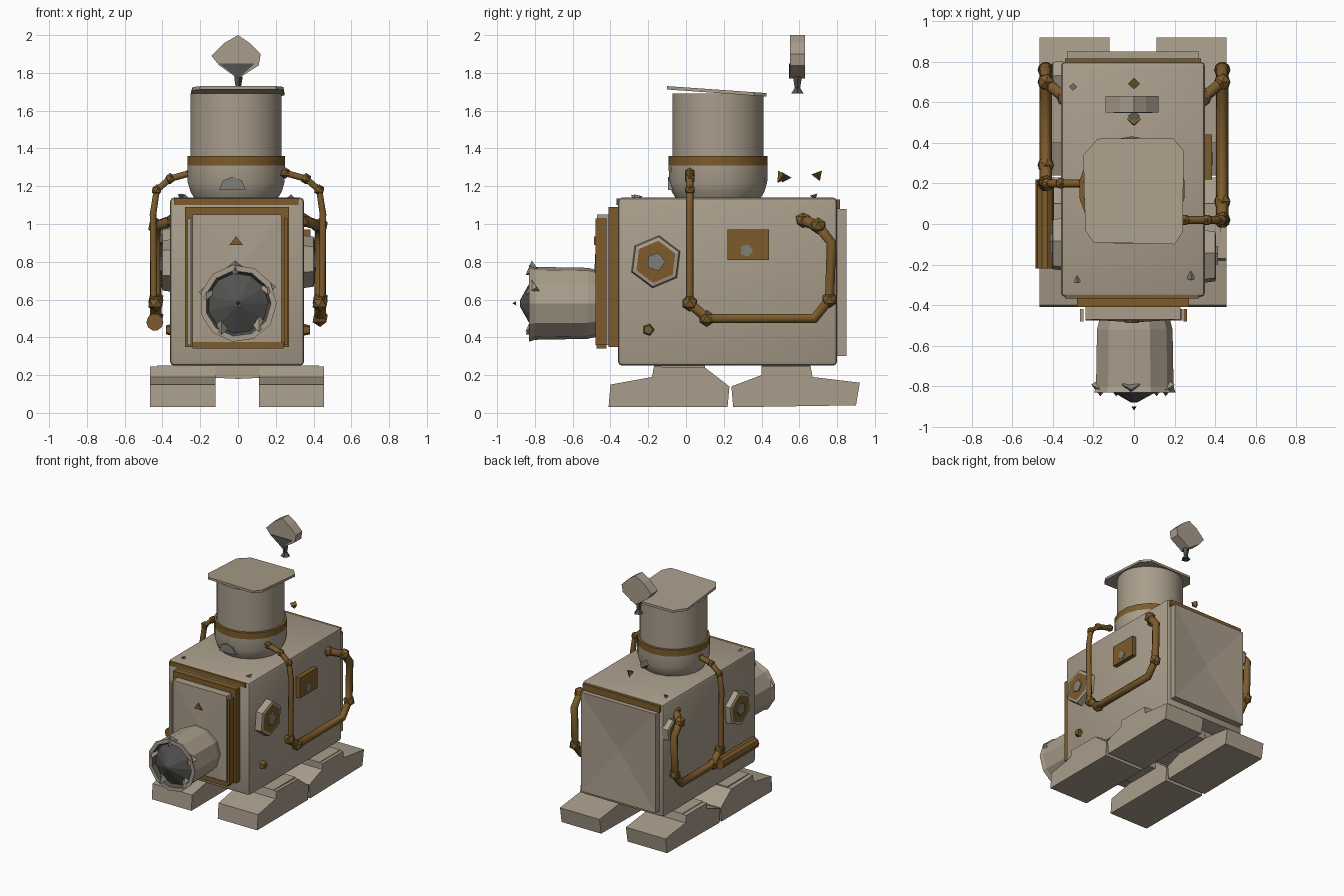
import bpy, bmesh, math
from mathutils import Vector, Matrix

cube = bpy.data.objects.get("Cube")
if cube:
    bpy.data.objects.remove(cube, do_unlink=True)


def material(name, rgb):
    m = bpy.data.materials.new(name)
    m.use_nodes = True
    m.diffuse_color = (*rgb, 1)
    bsdf = m.node_tree.nodes["Principled BSDF"]
    bsdf.inputs["Base Color"].default_value = (*rgb, 1)
    bsdf.inputs["Roughness"].default_value = 0.8
    return m


BEIGE = material("warm beige", (0.40, 0.34, 0.26))
BROWN = material("brass brown", (0.20, 0.105, 0.025))
DARK = material("dark grey", (0.085, 0.085, 0.08))
GREY = material("steel grey", (0.22, 0.21, 0.19))


def finish(name, bm, mats, smooth=False):
    bmesh.ops.recalc_face_normals(bm, faces=bm.faces)
    me = bpy.data.meshes.new(name)
    bm.to_mesh(me)
    bm.free()
    ob = bpy.data.objects.new(name, me)
    bpy.context.collection.objects.link(ob)
    for m in mats:
        me.materials.append(m)
    if smooth:
        bpy.ops.object.select_all(action="DESELECT")
        ob.select_set(True)
        bpy.context.view_layer.objects.active = ob
        bpy.ops.object.shade_smooth_by_angle(angle=math.radians(35))
    return ob


def loft(name, rings, mats, smooth=False, band_mats=None):
    """Skin equal rings and cap both ends; band_mats picks a material per band."""
    bm = bmesh.new()
    vs = [[bm.verts.new(p) for p in r] for r in rings]
    n = len(vs[0])
    for k, (a, b) in enumerate(zip(vs, vs[1:])):
        for i in range(n):
            j = (i + 1) % n
            f = bm.faces.new((a[i], a[j], b[j], b[i]))
            f.material_index = band_mats[k] if band_mats else 0
    bm.faces.new(vs[0])
    bm.faces.new(vs[-1]).material_index = band_mats[-1] if band_mats else 0
    return finish(name, bm, mats, smooth)


def ring(center, radius, n, axis, turn=0.0):
    c, pts = Vector(center), []
    for i in range(n):
        a = turn + math.tau * i / n
        u, v = radius * math.cos(a), radius * math.sin(a)
        pts.append(c + Vector({"x": (0, u, v), "y": (u, 0, v), "z": (u, v, 0)}[axis]))
    return pts


def box(name, lo, hi, mat, bevel=0.0):
    lo, hi = Vector(lo), Vector(hi)
    bm = bmesh.new()
    bmesh.ops.create_cube(bm, size=1)
    bmesh.ops.scale(bm, vec=hi - lo, verts=bm.verts)
    bmesh.ops.translate(bm, vec=(lo + hi) / 2, verts=bm.verts)
    if bevel:
        bmesh.ops.bevel(bm, geom=bm.edges[:], offset=bevel, segments=2,
                        profile=0.5, affect="EDGES")
    return finish(name, bm, [mat], bool(bevel))


def extrude_x(name, profile, x0, x1, mat):
    return loft(name, [[(x, y, z) for y, z in profile] for x in (x0, x1)], [mat])


def shard(name, pos, size, mat):
    bm = bmesh.new()
    bmesh.ops.create_cone(bm, segments=4, radius1=size, radius2=0, depth=size * 1.6,
                          cap_ends=True, matrix=Matrix.Translation(pos)
                          @ Matrix.Rotation(pos[1] * 5, 4, "X"))
    finish(name, bm, [mat])


def pyramid_plate(name, x0, x1, z0, z1, y_in, y_out, apex, mat):
    """Flat plate whose outer face creases towards an apex."""
    rings = [[(x0, y, z0), (x1, y, z0), (x1, y, z1), (x0, y, z1)] for y in (y_in, y_out)]
    rings.append([Vector(p).lerp(Vector(apex), 0.98) for p in rings[1]])
    return loft(name, rings, [mat])


def tube(name, points, radius, mat, joints=()):
    cu = bpy.data.curves.new(name, "CURVE")
    cu.dimensions = "3D"
    cu.bevel_depth, cu.bevel_resolution, cu.use_fill_caps = radius, 1, True
    sp = cu.splines.new("POLY")
    sp.points.add(len(points) - 1)
    for p, co in zip(sp.points, points):
        p.co = (*co, 1)
    cu.materials.append(mat)
    bpy.context.collection.objects.link(bpy.data.objects.new(name, cu))
    for j in joints:
        bm = bmesh.new()
        bmesh.ops.create_icosphere(bm, subdivisions=1, radius=radius * 1.5,
                                   matrix=Matrix.Translation(points[j]))
        finish(name + "_joint", bm, [mat])


# Body and its trim
box("body", (-0.36, -0.36, 0.25), (0.35, 0.80, 1.14), BEIGE, 0.022)
box("front_top_trim", (-0.34, -0.367, 1.10), (0.32, -0.35, 1.135), BROWN)
box("back_top_trim", (-0.34, 0.79, 1.08), (0.33, 0.815, 1.13), BROWN)
pyramid_plate("back_plate", -0.33, 0.32, 0.30, 1.08, 0.79, 0.85, (0, 0.825, 0.69), BEIGE)

# Stepped front panel
box("front_frame", (-0.28, -0.41, 0.35), (0.27, -0.35, 1.09), BROWN)
pyramid_plate("front_panel", -0.24, 0.23, 0.36, 1.05, -0.40, -0.47, (0, -0.485, 0.75), BEIGE)
for s in (-1, 1):
    box("panel_side_strip", (s * 0.255 - 0.012, -0.48, 0.36),
        (s * 0.255 + 0.006, -0.42, 1.03), BROWN if s > 0 else BEIGE)
box("panel_base_strip", (-0.24, -0.475, 0.34), (0.24, -0.42, 0.375), BROWN)
loft("panel_marker", [[(-0.045, y, 0.89), (0.025, y, 0.89), (-0.01, y, 0.935)]
                      for y in (-0.47, -0.487)], [BROWN])

# Nose drum with dark fan-shaped front
nose = [(-0.46, 0.175), (-0.52, 0.19), (-0.80, 0.195), (-0.83, 0.205),
        (-0.83, 0.175), (-0.80, 0.16), (-0.88, 0.015)]
loft("nose", [ring((0, y, 0.58), r, 11, "y") for y, r in nose], [BEIGE, DARK],
     band_mats=[0, 0, 0, 0, 1, 1, 1])
for i in range(5):
    a = math.tau * i / 5 + 0.4
    shard("nose_flake", (0.17 * math.cos(a), -0.82, 0.58 + 0.17 * math.sin(a)), 0.045,
          (BEIGE, GREY)[i % 2])

# Feet and the bridges that carry the body
front_foot = [(-0.41, 0.03), (0.22, 0.03), (0.23, 0.14), (0.10, 0.24),
              (-0.17, 0.245), (-0.18, 0.19), (-0.40, 0.15)]
rear_foot = [(0.25, 0.03), (0.90, 0.04), (0.92, 0.16), (0.67, 0.19),
             (0.66, 0.245), (0.40, 0.245), (0.40, 0.20), (0.24, 0.14)]
for side, x0, x1 in (("left", 0.11, 0.455), ("right", -0.465, -0.12)):
    extrude_x(side + "_front_foot", front_foot, x0, x1, BEIGE)
    extrude_x(side + "_rear_foot", rear_foot, x0, x1, BEIGE)
for name, y0, y1 in (("front_bridge", -0.17, 0.10), ("rear_bridge", 0.40, 0.66)):
    arch = [(-0.43, 0.25), (-0.43, 0.2), (0, 0.18), (0.43, 0.2), (0.43, 0.25)]
    loft(name, [[(x, y, z) for x, z in arch] for y in (y0, y1)], [BEIGE])

# Chimney: collar, brown band, stack and tilted lid
C = (-0.01, 0.17)


def turned(name, steps, mats, n, bands=None):
    return loft(name, [ring((*C, z), r, n, "z", math.pi / n) for z, r in steps],
                mats, True, bands)


turned("chimney_collar", [(1.13, 0.22), (1.17, 0.245), (1.22, 0.26), (1.31, 0.262),
                          (1.36, 0.262), (1.362, 0.23)], [BEIGE, BROWN], 18,
       [0, 0, 0, 1, 1, 1])
turned("chimney_stack", [(1.34, 0.243), (1.69, 0.243)], [BEIGE], 28)
corners = [(-0.20, -0.09), (0.20, -0.10), (0.24, -0.04), (0.245, 0.36),
           (0.19, 0.425), (-0.18, 0.42), (-0.25, 0.34), (-0.24, -0.03)]
slope = lambda y: 1.73 - 0.07 * (y + 0.1)
loft("chimney_lid", [[(x, y, slope(y) - d) for x, y in corners] for d in (0.018, 0)], [BEIGE])
loft("collar_badge", [[(x, y, z) for x, z in ((-0.10, 1.18), (0.04, 1.18), (0.02, 1.23),
                                              (-0.03, 1.25), (-0.08, 1.23))]
                      for y in (-0.06, -0.096)], [GREY])

# Floating puff with its dark tip
puff = [(0, 2.0), (0.06, 1.96), (0.12, 1.90), (0.11, 1.84), (0, 1.77),
        (-0.10, 1.84), (-0.14, 1.89), (-0.07, 1.96)]
loft("puff", [[(x, y, z) for x, z in puff] for y in (0.55, 0.63)], [BEIGE])
loft("puff_underside", [[(x, y, z) for x, z in ((-0.10, 1.85), (0.09, 1.85), (0, 1.77))]
                        for y in (0.546, 0.60)], [DARK])
loft("puff_tip", [ring((0, 0.59, 1.78), 0.025, 5, "z"), ring((0, 0.59, 1.72), 0.015, 5, "z"),
                  ring((0, 0.59, 1.69), 0.035, 5, "z")], [DARK])


# Side fittings
def boss(name, s, y, z, r):
    x = 0.35 * s
    loft(name, [ring((x, y, z), r, 6, "x", 0.4), ring((x + 0.05 * s, y, z), r * 0.95, 6, "x", 0.4),
                ring((x + 0.055 * s, y, z), r * 0.8, 6, "x", 0.4)],
         [BEIGE, BROWN], band_mats=[0, 0, 1])
    loft(name + "_centre", [ring((x + d * s, y, z), r * 0.36, 5, "x") for d in (0.05, 0.063)],
         [GREY])


boss("left_boss", 1, -0.16, 0.80, 0.14)
boss("right_front_boss", -1, -0.10, 0.78, 0.14)
boss("right_rear_boss", -1, 0.72, 0.92, 0.09)
box("left_hatch", (0.34, 0.22, 0.81), (0.385, 0.44, 0.97), BROWN)
loft("hatch_mark", [ring((x, 0.32, 0.86), 0.035, 5, "x") for x in (0.38, 0.39)], [GREY])
for s in (-1, 1):
    loft("side_stud", [ring((0.34 * s, -0.2, 0.44), 0.035, 5, "x"),
                       ring((0.38 * s, -0.2, 0.44), 0.025, 5, "x")], [BROWN])

# Pipes from the collar down and along both sides
drop = [(0.25, 1.27), (0.36, 1.24), (0.43, 1.18), (0.45, 1.05), (0.445, 0.60)]
for s, y, name in ((1, 0.02, "left"), (-1, 0.2, "right")):
    tube(name + "_drop_pipe", [(s * x, y, z) for x, z in drop], 0.02, BROWN, (0, 1, 2, 4))
    run = [(y, 0.58), (y + 0.09, 0.50), (0.68, 0.50), (0.76, 0.60), (0.77, 0.90), (0.70, 0.99)]
    path = [(s * 0.435, a, b) for a, b in run] + [(s * 0.34, 0.62, 1.02)]
    tube(name + "_lower_pipe", path, 0.03, BROWN, (0, 1, 3, 5, 6))
loft("right_tank", [ring((-0.44, y, 0.48), 0.045, 10, "y") for y in (-0.22, 0.22)],
     [BROWN], True)

# Loose chips
for pos, size, mat in (((0, 0.5, 1.24), 0.035, BROWN), ((0, 0.70, 1.25), 0.03, BROWN),
                       ((0, 0.52, 1.24), 0.03, DARK), ((-0.3, 0.68, 1.14), 0.02, GREY),
                       ((0.28, -0.25, 1.14), 0.025, GREY), ((-0.28, -0.27, 1.14), 0.02, GREY),
                       ((0, -0.91, 0.58), 0.012, DARK)):
    shard("loose_chip", pos, size, mat)
